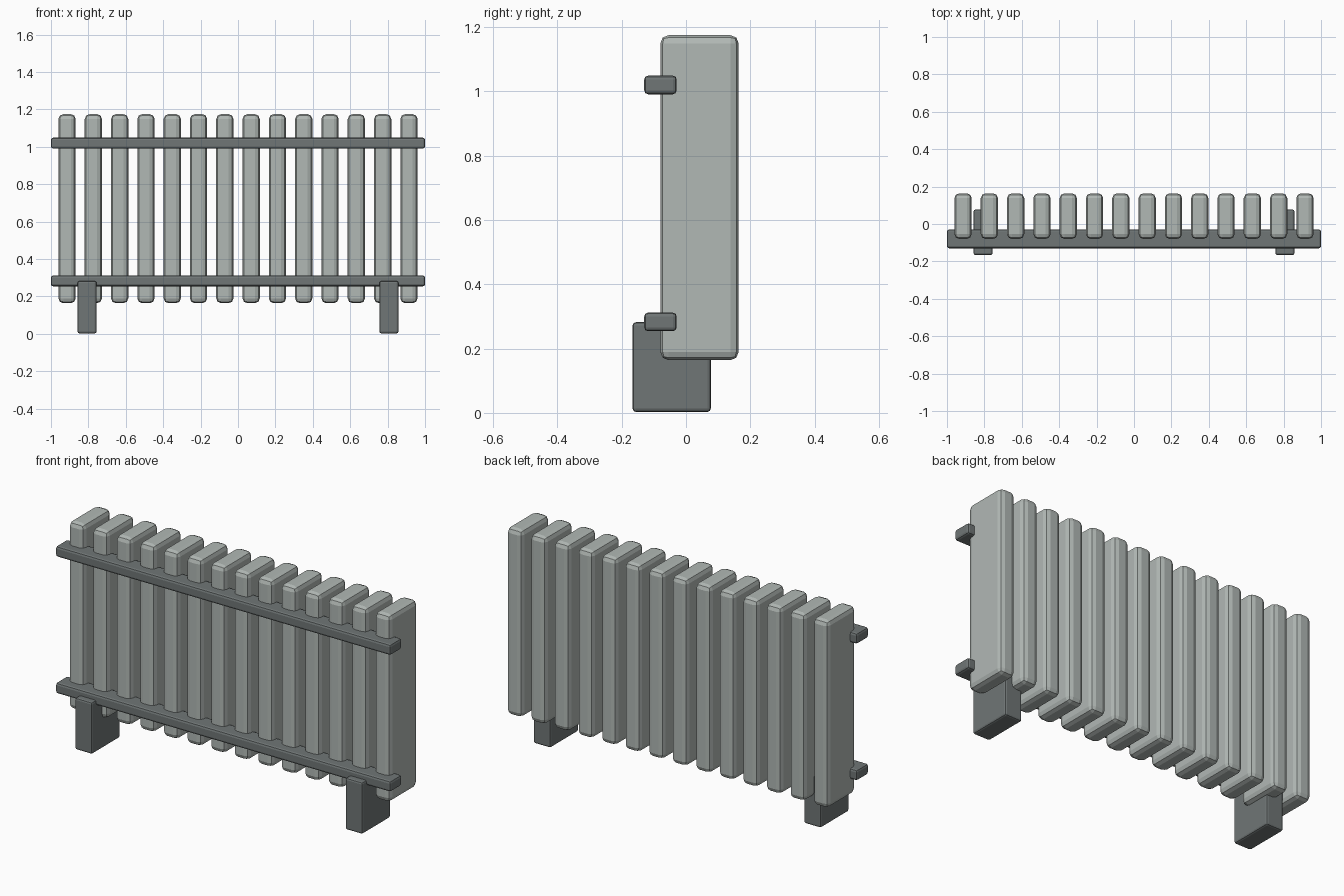
import bpy

if "Cube" in bpy.data.objects:
    bpy.data.objects.remove(bpy.data.objects["Cube"])


def material(name, color):
    m = bpy.data.materials.new(name)
    m.diffuse_color = color
    m.use_nodes = True
    m.node_tree.nodes["Principled BSDF"].inputs["Base Color"].default_value = m.diffuse_color
    return m


pale = material("pale_grey", (0.44, 0.48, 0.46, 1))
dark = material("dark_grey", (0.16, 0.18, 0.18, 1))


def block(name, lo, hi, bevel, segments, mat):
    """Bevelled box between two opposite corners."""
    centre = [(a + b) / 2 for a, b in zip(lo, hi)]
    bpy.ops.mesh.primitive_cube_add(size=1, location=centre)
    ob = bpy.context.object
    ob.name = name
    ob.scale = [b - a for a, b in zip(lo, hi)]
    bpy.ops.object.transform_apply(location=False, rotation=False, scale=True)
    mod = ob.modifiers.new("rounded_edges", 'BEVEL')
    mod.width = bevel
    mod.segments = segments
    ob.data.materials.append(mat)
    return ob


# Row of upright heating fins
FINS = 14
for i in range(FINS):
    x = -0.914 + i * 1.828 / (FINS - 1)
    block(f"fin_{i + 1}", (x - 0.046, -0.08, 0.164), (x + 0.046, 0.164, 1.175),
          0.026, 2, pale)

# Horizontal rails across the front
for name, z in (("lower_rail", 0.283), ("upper_rail", 1.02)):
    block(name, (-1, -0.13, z - 0.029), (1, -0.029, z + 0.029), 0.012, 2, dark)

# Feet
for name, x in (("left_foot", -0.807), ("right_foot", 0.807)):
    block(name, (x - 0.051, -0.166, 0.003), (x + 0.051, 0.077, 0.282),
          0.01, 2, dark)
